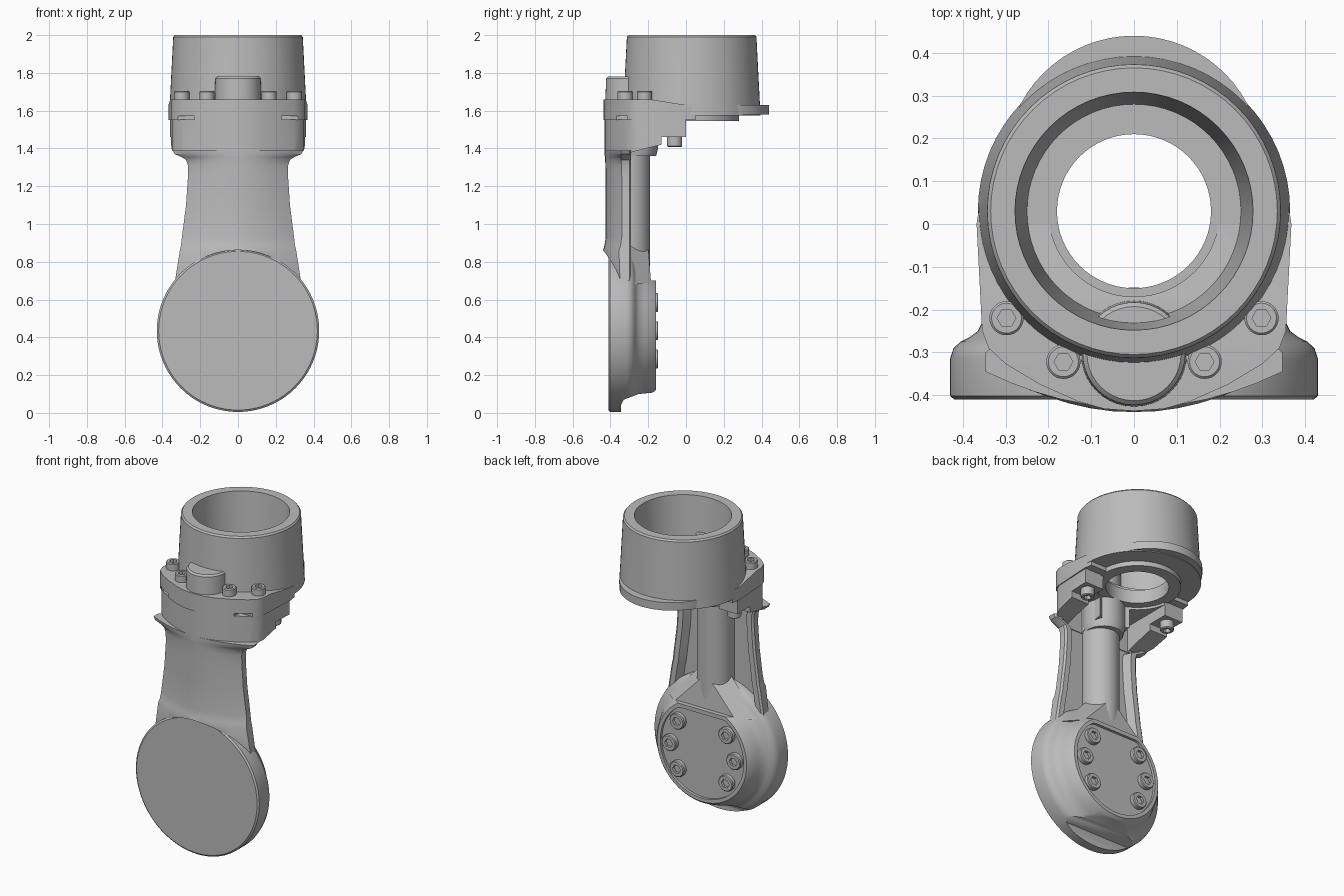
import bpy, bmesh, math
from mathutils import Vector

if "Cube" in bpy.data.objects:
    bpy.data.objects.remove(bpy.data.objects["Cube"], do_unlink=True)

grey = bpy.data.materials.new("cast_grey")
grey.use_nodes = True
grey.diffuse_color = (0.5, 0.5, 0.5, 1)
grey.node_tree.nodes["Principled BSDF"].inputs["Base Color"].default_value = (0.5, 0.5, 0.5, 1)

AXIS = {"z": lambda a, b, c: Vector((a, b, c)),
        "y": lambda a, b, c: Vector((a, c, b)),
        "x": lambda a, b, c: Vector((c, a, b))}


def finish(name, bm):
    bmesh.ops.recalc_face_normals(bm, faces=bm.faces)
    mesh = bpy.data.meshes.new(name)
    bm.to_mesh(mesh)
    bm.free()
    mesh.materials.append(grey)
    ob = bpy.data.objects.new(name, mesh)
    bpy.context.collection.objects.link(ob)
    return ob


def loft(name, rings):
    """Skin equal-sized closed rings and cap both ends."""
    bm = bmesh.new()
    loops = [[bm.verts.new(p) for p in ring] for ring in rings]
    for low, high in zip(loops, loops[1:]):
        for i in range(len(low)):
            j = (i + 1) % len(low)
            bm.faces.new((low[i], low[j], high[j], high[i]))
    bm.faces.new(loops[0])
    bm.faces.new(loops[-1])
    return finish(name, bm)


def prism(name, outline, lo, hi, axis="z"):
    return loft(name, [[AXIS[axis](a, b, c) for a, b in outline] for c in (lo, hi)])


def circle(r, cx=0, cy=0, n=64):
    return [(cx + r * math.cos(math.tau * i / n), cy + r * math.sin(math.tau * i / n)) for i in range(n)]


def turned(name, profile, cx, cy, axis="z", n=64):
    return loft(name, [[AXIS[axis](a, b, h) for a, b in circle(r, cx, cy, n)] for r, h in profile])


def box(name, x0, x1, y0, y1, z0, z1):
    return prism(name, [(x0, y0), (x1, y0), (x1, y1), (x0, y1)], z0, z1)


def cut(ob, *cutters):
    for cutter in cutters:
        cutter.hide_render = True
        mod = ob.modifiers.new("cut", "BOOLEAN")
        mod.operation, mod.solver, mod.object = "DIFFERENCE", "EXACT", cutter
    bpy.context.view_layer.update()
    mesh = bpy.data.meshes.new_from_object(ob.evaluated_get(bpy.context.evaluated_depsgraph_get()))
    ob.modifiers.clear()
    ob.data = mesh
    for cutter in cutters:
        bpy.data.objects.remove(cutter, do_unlink=True)
    return ob


def mirrored(half):
    return half + [(-x, y) for x, y in reversed(half) if x > 0]


CUP_Y, DISC_Z = 0.03, 0.435

# Tapered cup with an open floor
cup = turned("cup", [(0.365, 1.575), (0.36, 1.66), (0.343, 1.99), (0.335, 2.0)], 0, CUP_Y)
cut(cup, turned("bore", [(0.25, 1.63), (0.282, 2.05)], 0, CUP_Y),
    turned("hole", [(0.18, 1.4), (0.18, 1.7)], 0, CUP_Y))

# Rear lip and seat ring under the cup
rear_lip = prism("rear_lip", circle(0.30, 0, 0.14), 1.58, 1.63)
cut(rear_lip, prism("hole", circle(0.20, 0, CUP_Y), 1.4, 1.8))
seat_ring = prism("seat_ring", circle(0.25, 0, CUP_Y), 1.545, 1.60)
cut(seat_ring, prism("hole", circle(0.18, 0, CUP_Y), 1.4, 1.8))

# Front flange with notches, sloping at the back
half = [(0, -0.437), (0.07, -0.432), (0.13, -0.415), (0.22, -0.375), (0.3, -0.327), (0.34, -0.29),
        (0.355, -0.25), (0.368, 0.0), (0.36, 0.05)]
flange = prism("flange", mirrored(half), 1.55, 1.66)
cut(flange, prism("hole", circle(0.20, 0, CUP_Y), 1.4, 1.8),
    prism("slope", [(-0.19, 1.66), (0.0, 1.63), (0.2, 1.62), (0.2, 1.8), (-0.19, 1.8)], -1, 1, "x"),
    *[box("notch", s * 0.28 - 0.05, s * 0.28 + 0.05, -0.5, -0.31, 1.5, 1.572) for s in (-1, 1)])

# Rounded nose on the flange
nose = turned("nose", [(0.125, 1.62), (0.12, 1.77), (0.11, 1.78)], 0, -0.303, n=40)

# Forked bracket under the flange
half = [(x * 0.985, y * 0.985) for x, y in half[:-2]] + [(0.36, 0.0)]
bracket = prism("bracket", mirrored(half), 1.36, 1.552)
under = [(-0.36, 1.3), (-0.32, 1.37), (-0.27, 1.385), (-0.13, 1.42), (-0.13, 1.46), (0.2, 1.46), (0.2, 1.3)]
cut(bracket, prism("under", under, -1, 1, "x"),
    prism("fork_gap", circle(0.23, 0, CUP_Y), 1.2, 1.7),
    *[box("pocket", s * 0.17 - 0.06, s * 0.17 + 0.06, -0.33, 0.1, 1.2, 1.53) for s in (-1, 1)])


# Arm: bowed front, ribbed edges, hollow back, flaring at both ends
def arm_ring(w, z, bulge):
    front = [(w * t / 6, -bulge + 0.085 * (t / 6) ** 2) for t in range(7)]
    back = [(w, -0.30), (w - 0.012, -0.29), (w - 0.045, -0.29), (w - 0.07, -0.335), (0.0, -0.335)]
    return [Vector((x, y, z)) for x, y in mirrored(front + back)]


arm_steps = [(0.345, 0.6, 0.43), (0.33, 0.72, 0.435), (0.308, 0.86, 0.44), (0.302, 0.885, 0.432), (0.297, 0.93, 0.425),
             (0.275, 1.1, 0.425), (0.265, 1.25, 0.425), (0.265, 1.31, 0.427), (0.275, 1.34, 0.428),
             (0.30, 1.355, 0.429), (0.335, 1.37, 0.43), (0.347, 1.39, 0.43)]
arm = loft("arm", [arm_ring(*step) for step in arm_steps])
cut(arm, prism("disc_face", circle(0.427, 0, DISC_Z), -0.7, -0.405, "y"))

# Rear tube and its collar
rear_tube = prism("rear_tube", circle(0.11, 0, -0.30, 40), 0.7, 1.5)
collar = turned("collar", [(0.112, 1.36), (0.122, 1.40), (0.122, 1.552)], 0, -0.27, n=40)

# Round housing with flattened hub and recessed cover
housing = turned("housing", [(0.42, -0.41), (0.43, -0.402), (0.43, -0.315), (0.422, -0.29), (0.405, -0.275),
                             (0.385, -0.265), (0.365, -0.25), (0.35, -0.22), (0.325, -0.172), (0.312, -0.158)],
                 0, DISC_Z, "y", 80)
recess = [(x, min(z, 0.675)) for x, z in circle(0.29, 0, DISC_Z, 80)]
recess = [p for i, p in enumerate(recess) if p[1] < 0.675 or recess[i - 1][1] < 0.675 or recess[(i + 1) % 80][1] < 0.675]
cut(housing, box("top_cut", -0.5, 0.5, -0.25, 0, 0.70, 1),
    prism("bottom_cut", [(-0.345, -0.1), (-0.345, 0.04), (-0.33, 0.07), (-0.25, 0.10), (0, 0.125), (0, -0.1)], -1, 1, "x"),
    prism("recess", recess, -0.175, 0, "y"))

# Sloped web joining tube and hub
bm = bmesh.new()
for x, y, z in [(0.03, -0.2, 0.88), (0.21, -0.185, 0.69), (0.22, -0.26, 0.69), (0.1, -0.3, 0.9), (0.31, -0.27, 0.68)]:
    for s in (-1, 1):
        bm.verts.new((s * x, y, z))
bmesh.ops.convex_hull(bm, input=bm.verts)
hub_web = finish("hub_web", bm)


# Socket bolts
def bolt(name, r, h, loc, rot=0.0):
    ob = turned(name, [(r, -0.02), (r, h - 0.005), (r - 0.005, h)], 0, 0, n=28)
    cut(ob, prism("socket", circle(r * 0.55, n=6), h * 0.4, 1))
    ob.location, ob.rotation_euler.x = loc, rot


for side, s in (("left", 1), ("right", -1)):
    bolt(side + "_outer_bolt", 0.04, 0.045, (s * 0.298, -0.22, 1.66))
    bolt(side + "_inner_bolt", 0.04, 0.045, (s * 0.165, -0.322, 1.66))
    bolt(side + "_lower_bolt", 0.04, 0.052, (s * 0.295, -0.06, 1.46), math.pi)
    for i, (x, z) in enumerate([(0.17, 0.285), (0.225, 0.435), (0.17, 0.585)]):
        bolt(f"{side}_hub_bolt_{i}", 0.05, 0.028, (s * x, -0.175, z), -math.pi / 2)

# Smooth rounded surfaces, keep edges sharp
bpy.ops.object.select_all(action="DESELECT")
for ob in bpy.context.scene.objects:
    if ob.type == "MESH" and grey.name in ob.data.materials:
        ob.select_set(True)
        bpy.context.view_layer.objects.active = ob
bpy.ops.object.shade_smooth_by_angle(angle=math.radians(32))
